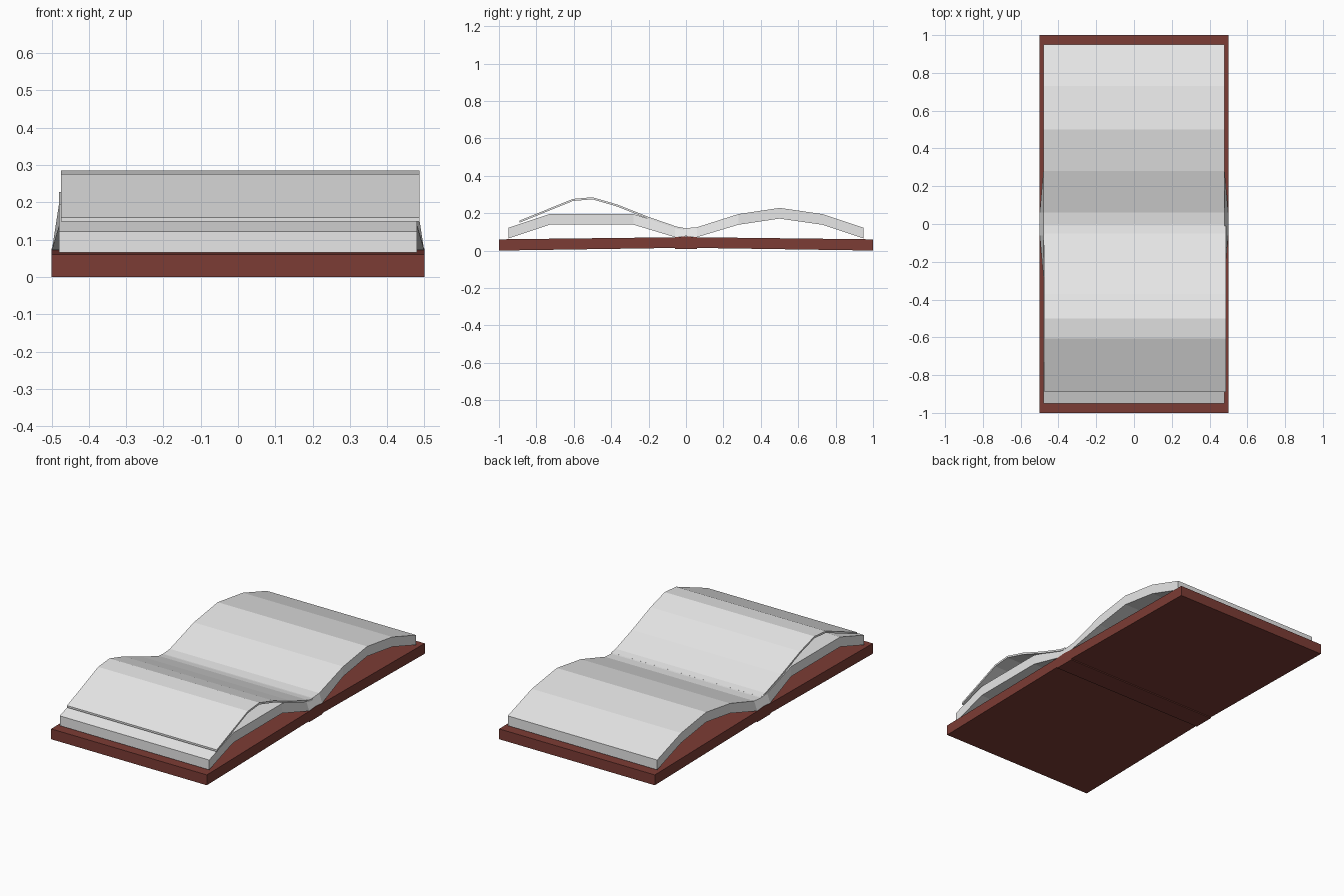
import bpy, bmesh

if "Cube" in bpy.data.objects:
    bpy.data.objects.remove(bpy.data.objects["Cube"])


def material(name, rgb):
    m = bpy.data.materials.new(name)
    m.diffuse_color = (*rgb, 1)
    m.use_nodes = True
    m.node_tree.nodes["Principled BSDF"].inputs["Base Color"].default_value = m.diffuse_color
    return m


RED = material("cover red", (0.20, 0.045, 0.035))
PAPER = material("paper white", (0.8, 0.8, 0.8))


def slab(name, top, bottom, x0, x1, mat, flare=None):
    """Extrude a (y, z) profile along x; top and bottom lists run together in y."""
    bm = bmesh.new()
    n = len(top)
    rows = []
    for sx, x in ((-1, x0), (1, x1)):
        rows.append([bm.verts.new((x, y, z)) for y, z in top])
        rows.append([bm.verts.new((x + sx * (flare(y) if flare else 0), y, z))
                     for y, z in bottom])
    lt, lb, rt, rb = rows
    for i in range(n - 1):
        for a, b in ((lt, rt), (rt, rb), (rb, lb), (lb, lt)):
            bm.faces.new((a[i], b[i], b[i + 1], a[i + 1]))
    for i in (0, n - 1):
        bm.faces.new((lt[i], rt[i], rb[i], lb[i]))
    bmesh.ops.recalc_face_normals(bm, faces=bm.faces)
    mesh = bpy.data.meshes.new(name)
    bm.to_mesh(mesh)
    bm.free()
    mesh.materials.append(mat)
    ob = bpy.data.objects.new(name, mesh)
    bpy.context.collection.objects.link(ob)
    return ob


# Two cover boards, rising slightly towards the spine
for side, label in ((-1, "front_cover"), (1, "back_cover")):
    slab(label, [(side, 0.06), (side * 0.06, 0.071)],
         [(side, 0.0), (side * 0.06, 0.014)], -0.5, 0.5, RED)

# Spine strip, a little lower than the boards
slab("spine", [(-0.06, 0.071), (0, 0.076), (0.06, 0.071)],
     [(-0.06, 0.008), (0, 0.008), (0.06, 0.008)], -0.5, 0.5, RED)

# Arched page block, flaring to cover width at the spine
page_top = [(-0.95, 0.122), (-0.73, 0.195), (-0.28, 0.195), (-0.06, 0.125), (0, 0.12),
            (0.06, 0.125), (0.28, 0.195), (0.5, 0.228), (0.73, 0.195), (0.95, 0.122)]
page_bottom = [(-0.95, 0.065), (-0.73, 0.138), (-0.28, 0.138), (-0.06, 0.072), (0, 0.077),
               (0.06, 0.072), (0.28, 0.138), (0.5, 0.171), (0.73, 0.138), (0.95, 0.065)]
slab("pages", page_top, page_bottom, -0.48, 0.48, PAPER,
     flare=lambda y: 0.019 if abs(y) < 0.1 else 0)

# Single loose sheet lifting above the front half
sheet = [(-0.89, 0.16), (-0.605, 0.276), (-0.5, 0.285), (-0.37, 0.247), (-0.2, 0.18),
         (-0.05, 0.128), (-0.01, 0.121)]
slab("loose_sheet", sheet, [(y, z - 0.011) for y, z in sheet], -0.475, 0.487, PAPER)
